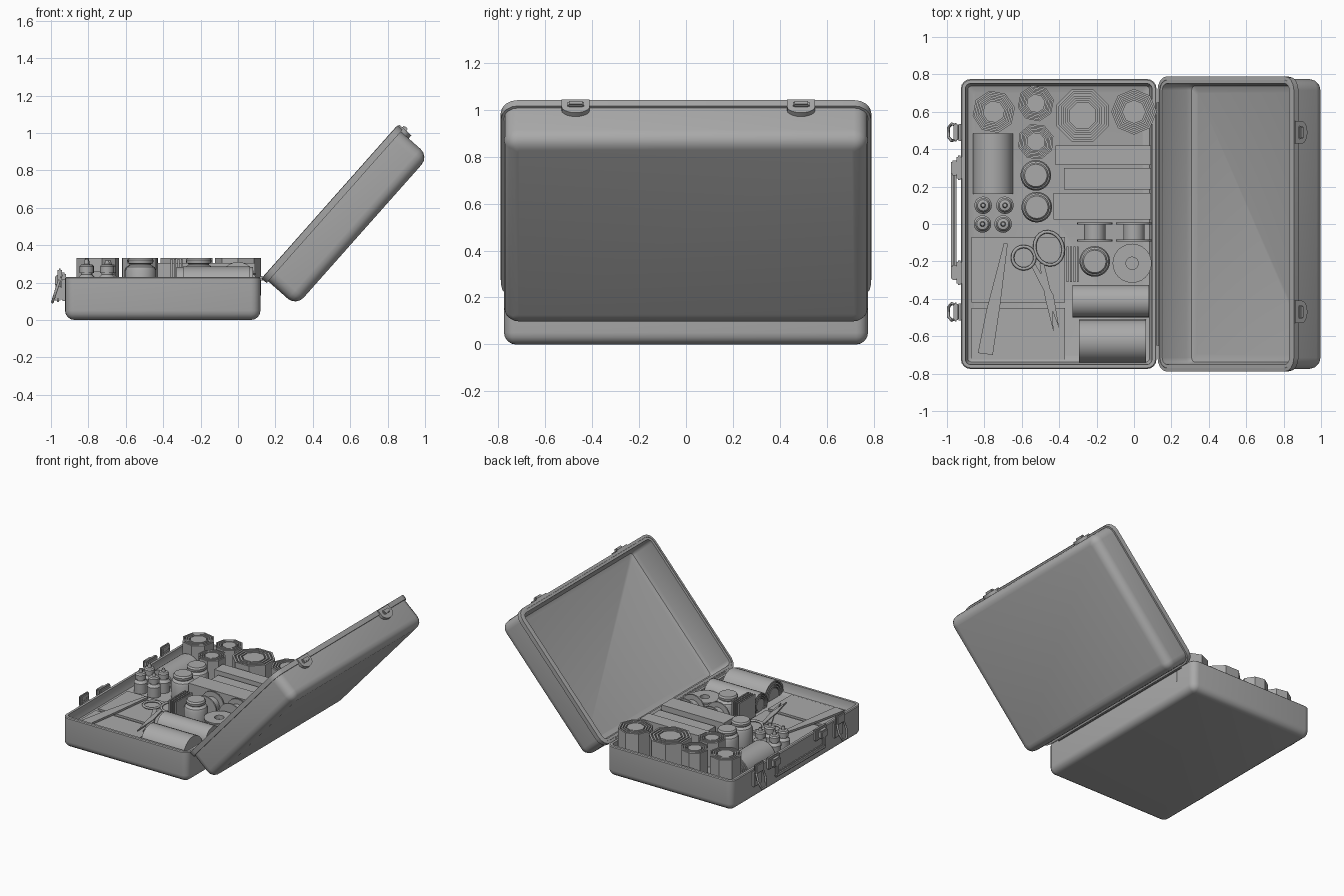
import bpy, bmesh, math
from mathutils import Matrix, Vector

if "Cube" in bpy.data.objects:
    bpy.data.objects.remove(bpy.data.objects["Cube"])

grey = bpy.data.materials.new("plain grey")
grey.diffuse_color = (0.4, 0.4, 0.4, 1)
grey.use_nodes = True
grey.node_tree.nodes["Principled BSDF"].inputs["Base Color"].default_value = grey.diffuse_color


def finish(name, bm, matrix=None, smooth=True):
    bmesh.ops.recalc_face_normals(bm, faces=bm.faces)
    if matrix:
        bm.transform(matrix)
    me = bpy.data.meshes.new(name)
    bm.to_mesh(me)
    bm.free()
    me.materials.append(grey)
    ob = bpy.data.objects.new(name, me)
    bpy.context.collection.objects.link(ob)
    if smooth:
        bpy.ops.object.select_all(action='DESELECT')
        ob.select_set(True)
        bpy.context.view_layer.objects.active = ob
        bpy.ops.object.shade_smooth_by_angle(angle=math.radians(35))
    return ob


def skin(bm, loops, caps=True, closed=False):
    """Bridge rings of points that all have the same count."""
    vs = [[bm.verts.new(p) for p in lp] for lp in loops]
    n = len(vs[0])
    pairs = list(zip(vs, vs[1:])) + ([(vs[-1], vs[0])] if closed else [])
    for a, b in pairs:
        for i in range(n):
            j = (i + 1) % n
            bm.faces.new((a[i], a[j], b[j], b[i]))
    if caps and not closed:
        bm.faces.new(vs[0])
        bm.faces.new(vs[-1])


def round_rect(lx, ly, inset, z, rad, seg=4):
    pts = []
    hx, hy = lx / 2 - inset, ly / 2 - inset
    r = max(rad - inset, 0.015)
    for k, (sx, sy) in enumerate([(1, 1), (-1, 1), (-1, -1), (1, -1)]):
        for i in range(seg + 1):
            a = math.pi / 2 * (k + i / seg)
            pts.append((sx * (hx - r) + r * math.cos(a), sy * (hy - r) + r * math.sin(a), z))
    return pts


def shell(name, lx, ly, h, floor, matrix, rad=0.05, fillet=0.05):
    bm = bmesh.new()
    prof = []
    for i in range(5):
        a = math.pi / 2 * i / 4
        prof.append((fillet * (1 - math.sin(a)), fillet * (1 - math.cos(a))))
    prof += [(0, h - 0.006), (0.006, h), (0.024, h), (0.026, floor + 0.04), (0.038, floor + 0.012), (0.07, floor)]
    skin(bm, [round_rect(lx, ly, i, z, rad) for i, z in prof])
    return finish(name, bm, matrix)


def lathe(name, prof, loc, axis='z', n=24, rot=0):
    bm = bmesh.new()
    skin(bm, [[(r * math.cos(rot + 2 * math.pi * i / n), r * math.sin(rot + 2 * math.pi * i / n), z)
               for i in range(n)] for r, z in prof])
    turn = {'z': Matrix(), 'x': Matrix.Rotation(-math.pi / 2, 4, 'Y'), 'y': Matrix.Rotation(-math.pi / 2, 4, 'X')}[axis]
    return finish(name, bm, Matrix.Translation(loc) @ turn)


def box(name, x0, x1, y0, y1, z0, z1, matrix=None, bevel=0.0):
    bm = bmesh.new()
    bmesh.ops.create_cube(bm, size=1)
    for v in bm.verts:
        v.co = Vector(((x0, x1)[v.co.x > 0], (y0, y1)[v.co.y > 0], (z0, z1)[v.co.z > 0]))
    if bevel:
        bmesh.ops.bevel(bm, geom=bm.edges[:], offset=bevel, segments=2, affect='EDGES')
    return finish(name, bm, matrix, bevel > 0)


def plate(name, outline, z0, z1, matrix=None):
    bm = bmesh.new()
    skin(bm, [[(x, y, z) for x, y in outline] for z in (z0, z1)])
    return finish(name, bm, matrix)


def wire(name, pts, r, cyclic=False):
    cu = bpy.data.curves.new(name, 'CURVE')
    cu.dimensions = '3D'
    cu.bevel_depth = r
    cu.bevel_resolution = 1
    cu.use_fill_caps = True
    sp = cu.splines.new('POLY')
    sp.points.add(len(pts) - 1)
    for p, c in zip(sp.points, pts):
        p.co = (*c, 1)
    sp.use_cyclic_u = cyclic
    cu.materials.append(grey)
    ob = bpy.data.objects.new(name, cu)
    bpy.context.collection.objects.link(ob)


def oval(x, y, z, a, b, tilt=0, n=20):
    return [(x + a * math.cos(t) * math.cos(tilt) - b * math.sin(t) * math.sin(tilt),
             y + a * math.cos(t) * math.sin(tilt) + b * math.sin(t) * math.cos(tilt), z)
            for t in [2 * math.pi * i / n for i in range(n)]]


def wound(r, z0, z1):
    """Roll profile with wound grooves in its upper end."""
    prof = [(r, z0), (r, z1)]
    for k in (0.9, 0.74, 0.58):
        prof += [(k * r, z1), (k * r, z1 - 0.02), ((k - 0.06) * r, z1 - 0.02), ((k - 0.06) * r, z1)]
    return prof


# Case: base, lid and hinge
FLOOR = 0.15
shell("case_base", 1.045, 1.55, 0.23, FLOOR, Matrix.Translation((-0.4025, 0, 0)))
L, D, ang = 1.07, 0.235, math.atan2(0.80, 0.71)
lid = Matrix.Translation((0.135, 0, 0.23)) @ Matrix.Rotation(-ang, 4, 'Y') @ Matrix.Translation((L / 2, 0, -D))
shell("case_lid", L, 1.55, D, 0.025, lid, 0.06, 0.06)
bm = bmesh.new()
skin(bm, [round_rect(L, 1.55, i, z, 0.06) for i, z in
          [(0.005, D - 0.035), (-0.012, D - 0.035), (-0.014, D), (0.005, D + 0.002)]], closed=True)
finish("lid_lip", bm, lid)
lathe("hinge_pin", [(0.013, -0.65), (0.013, 0.65)], (0.127, 0, 0.222), 'y', 10)

# Latches, hasps and handle
for y in (0.49, -0.47):
    box("latch_plate", -0.945, -0.92, y - 0.045, y + 0.045, 0.1, 0.22, bevel=0.006)
    box("latch_lever", -0.965, -0.94, y - 0.05, y + 0.05, 0.2, 0.275, bevel=0.008)
    wire("latch_loop", [(-0.945, y - 0.035, 0.24), (-0.975, y - 0.045, 0.15), (-0.992, y - 0.025, 0.095),
                        (-0.992, y + 0.025, 0.095), (-0.975, y + 0.045, 0.15), (-0.945, y + 0.035, 0.24)], 0.008, True)
    # hasp tongue on the free end wall of the lid
    side = lid @ Matrix.Translation((L / 2, y, D - 0.005)) @ Matrix.Rotation(math.pi / 2, 4, 'Y')
    tongue = [(0, 0.06), (0, -0.06)] + [(0.045 + 0.04 * math.sin(t), -0.06 * math.cos(t))
                                      for t in [math.pi * i / 10 for i in range(11)]]
    plate("hasp_tongue", tongue, -0.01, 0.022, side)
    box("hasp_catch", 0.02, 0.05, -0.035, 0.035, 0.015, 0.036, side, 0.006)
for y in (0.30, -0.26):
    box("handle_bracket", -0.95, -0.92, y - 0.065, y + 0.065, 0.165, 0.255, bevel=0.008)
    box("handle_knuckle", -0.978, -0.94, y - 0.04, y + 0.04, 0.18, 0.24, bevel=0.008)
for y, s in ((0.30, 1), (-0.26, -1)):
    box("handle_arm", -0.975, -0.95, y - 0.018, y + 0.018, 0.11, 0.21, bevel=0.007)
box("handle_grip", -0.978, -0.948, -0.278, 0.318, 0.095, 0.135, bevel=0.01)

# Standing bandage rolls
for x, y, r, rot in ((-0.75, 0.60, 0.115, 0.2), (-0.525, 0.645, 0.098, 0.2), (-0.525, 0.44, 0.098, 0.3),
                     (-0.275, 0.58, 0.15, math.pi / 8), (0, 0.60, 0.122, 0)):
    lathe("standing_roll", wound(r, FLOOR - 0.02, 0.33), (x, y, 0), 'z', 8, rot)

# Lying rolls
lathe("left_lying_roll", wound(0.107, -0.1625, 0.1625), (-0.753, 0.322, 0.155), 'y')
lathe("slim_lying_roll", wound(0.087, -0.205, 0.205), (-0.125, -0.4125, 0.195), 'x')
lathe("wide_lying_roll", wound(0.115, -0.178, 0.178), (-0.115, -0.625, 0.17), 'x')

# Pill bottles and small vials
for x, y in ((-0.525, 0.26), (-0.52, 0.09), (-0.21, -0.20)):
    lathe("pill_bottle", [(0.08, FLOOR - 0.01), (0.082, 0.16), (0.082, 0.265), (0.075, 0.282), (0.055, 0.294),
                          (0.055, 0.3), (0.066, 0.302), (0.068, 0.32), (0.06, 0.332)], (x, y, 0))
for x, y, h in ((-0.807, 0.1, 0.01), (-0.69, 0.1, 0), (-0.81, 0, 0.005), (-0.70, 0, 0)):
    lathe("small_vial", [(0.046, FLOOR - 0.01), (0.047, 0.225), (0.03, 0.242), (0.03, 0.25), (0.038, 0.252),
                         (0.038, 0.285), (0.03, 0.295), (0.014, 0.298), (0.01, 0.318 + h)], (x, y, 0), n=16)

# Cartons and upright cards
for x0, y0, y1, z in ((-0.42, 0.315, 0.42, 0.30), (-0.375, 0.185, 0.30, 0.275), (-0.43, 0.025, 0.165, 0.305)):
    box("carton", x0, 0.09, y0, y1, FLOOR - 0.01, z)
for i in range(4):
    box("upright_card", -0.36 + i * 0.018, -0.35 + i * 0.018, -0.31, -0.12, FLOOR - 0.01, 0.325)

# Tape spools
spool = [(0.095, -0.05), (0.095, -0.04), (0.057, -0.04), (0.057, 0.04), (0.095, 0.04), (0.095, 0.05),
         (0.03, 0.05), (0.03, 0.02)]
for x in (-0.21, 0):
    lathe("tape_spool", spool, (x, -0.043, 0.215), 'y')
lathe("flat_tape_spool", [(r * 1.1, z) for r, z in spool], (-0.01, -0.21, 0.20))

# Flat packets with tweezers and scissors on top
box("upper_packet", -0.87, -0.37, -0.42, -0.07, FLOOR - 0.01, 0.165)
box("lower_packet", -0.87, -0.37, -0.725, -0.45, FLOOR - 0.01, 0.165)
arm = [(-0.695, -0.10), (-0.675, -0.105), (-0.715, -0.43), (-0.755, -0.70), (-0.835, -0.69), (-0.79, -0.465)]
plate("tweezers", arm, 0.17, 0.185)
wire("scissor_ring_left", oval(-0.59, -0.18, 0.178, 0.06, 0.06), 0.009, True)
wire("scissor_ring_right", oval(-0.455, -0.13, 0.178, 0.075, 0.09, 0.3), 0.009, True)
plate("scissor_blade_left", [(-0.55, -0.225), (-0.53, -0.21), (-0.43, -0.38), (-0.40, -0.56), (-0.46, -0.40)], 0.165, 0.176)
plate("scissor_blade_right", [(-0.505, -0.21), (-0.48, -0.215), (-0.44, -0.38), (-0.43, -0.58), (-0.475, -0.40)], 0.172, 0.182)
